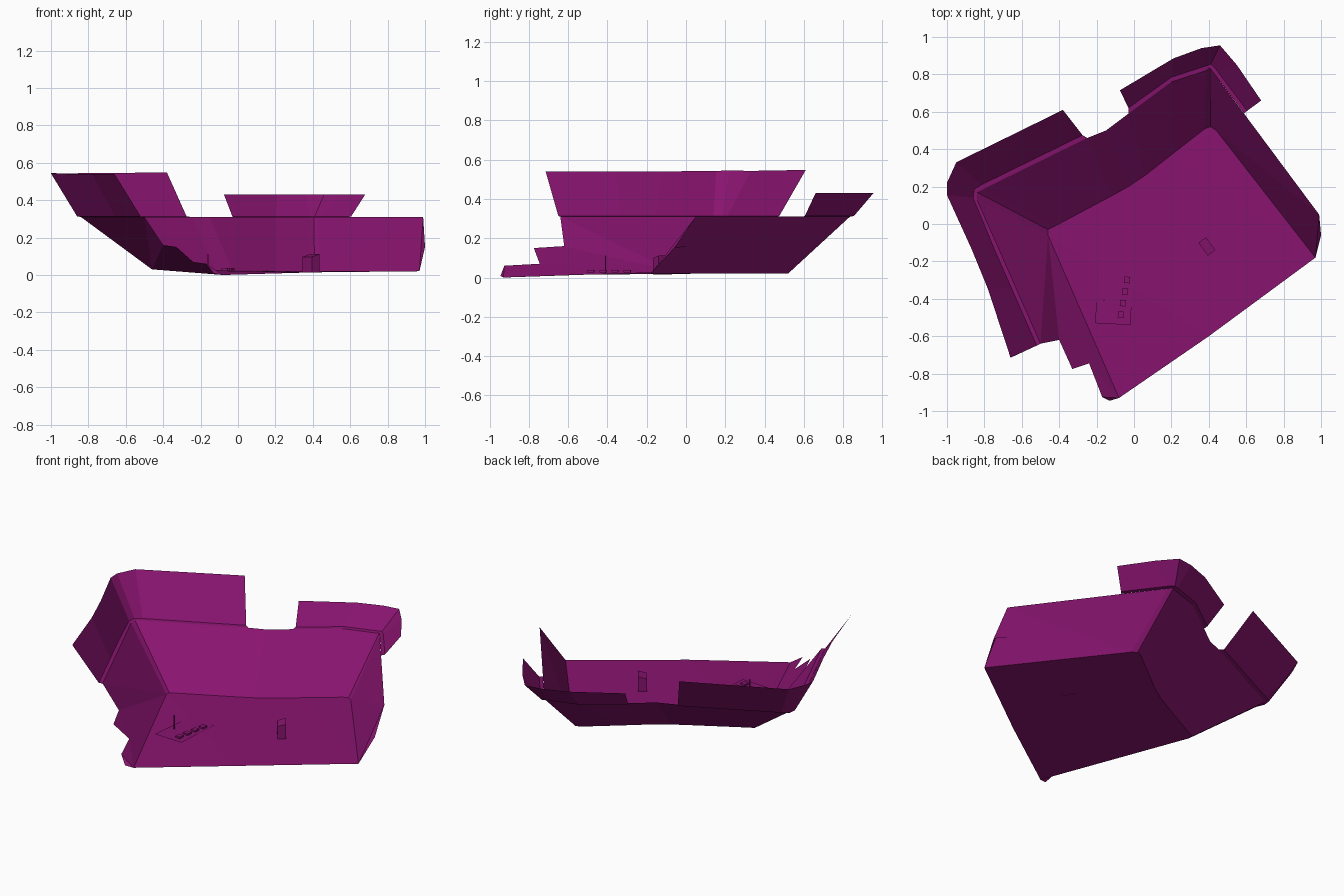
import bpy, bmesh, math
from mathutils import Matrix, Vector

if "Cube" in bpy.data.objects:
    bpy.data.objects.remove(bpy.data.objects["Cube"])

mat = bpy.data.materials.new("purple")
mat.diffuse_color = (0.25, 0.007, 0.16, 1)
mat.use_nodes = True
mat.node_tree.nodes["Principled BSDF"].inputs["Base Color"].default_value = mat.diffuse_color


def finish(name, bm):
    bmesh.ops.remove_doubles(bm, verts=bm.verts, dist=0.0005)
    me = bpy.data.meshes.new(name)
    bm.to_mesh(me)
    bm.free()
    me.materials.append(mat)
    ob = bpy.data.objects.new(name, me)
    bpy.context.collection.objects.link(ob)
    return ob


def ngon(bm, pts):
    f = bm.faces.new([bm.verts.new(p) for p in pts])
    bmesh.ops.triangulate(bm, faces=[f])


def strip(bm, rows):
    """Bridge neighbouring rows of points with quads."""
    vs = [[bm.verts.new(p) for p in row] for row in rows]
    for a, b in zip(vs, vs[1:]):
        for i in range(len(a) - 1):
            bm.faces.new((a[i], a[i + 1], b[i + 1], b[i]))


def at(z, pts):
    return [(x, y, z) for x, y in pts]


def box(name, size, loc, ang=0, slope=0):
    bm = bmesh.new()
    bmesh.ops.create_cube(bm, size=1)
    for v in bm.verts:
        if v.co.z > 0 and v.co.y < 0:
            v.co.z -= slope
        v.co = Vector((v.co.x * size[0], v.co.y * size[1], v.co.z * size[2]))
    bmesh.ops.transform(bm, verts=bm.verts,
                        matrix=Matrix.Translation(loc) @ Matrix.Rotation(ang, 4, 'Z'))
    return finish(name, bm)


# shared outlines: foot and rim of the back wall, including both corner chamfers
foot = [(-.46, -.06, .03), (-.46, -.03, .03), (-.43, -.015, .03), (-.12, .15, .026),
        (-.03, .2, .025), (.06, .26, .024), (.2, .37, .022), (.38, .51, .02),
        (.41, .52, .02), (.44, .5, .02)]
rim = at(.31, [(-.84, .13), (-.84, .17), (-.8, .19), (-.25, .46), (-.15, .5),
               (-.03, .59), (.2, .76), (.385, .82), (.405, .835), (.425, .81)])
front = (-.08, -.93, 0)
right = (.97, -.18, .02)

# floor
bm = bmesh.new()
ngon(bm, foot + [right, (.4, -.6, .014), front])
finish("floor", bm)

# lower sloping walls with stepped broken ends
bm = bmesh.new()
strip(bm, [foot, rim])
ngon(bm, [foot[0], front, (-.13, -.945, .008), (-.17, -.925, .06), (-.24, -.745, .07),
          (-.33, -.775, .15), (-.4, -.62, .16), (-.5, -.64, .31), rim[0]])
ngon(bm, [foot[-1], right, (1, -.06, .15), (.91, .02, .16), (.99, .05, .31), rim[-1]])
finish("lower_wall", bm)

# left upper wall with its ledge
bm = bmesh.new()
strip(bm, [
    at(.31, [(-.5, -.64), (-.636, -.332), (-.72, -.14), (-.84, .13), (-.84, .17),
             (-.8, .19), (-.25, .46)]),
    at(.313, [(-.52, -.65), (-.656, -.34), (-.74, -.15), (-.86, .14), (-.855, .185),
              (-.815, .21), (-.275, .475)]),
    [(-.66, -.715, .54), (-.78, -.35, .54), (-.87, -.13, .54), (-1, .155, .543),
     (-1, .22, .545), (-.95, .33, .543), (-.38, .61, .548)]])
finish("left_upper_wall", bm)

# back right upper wall with its ledge
bm = bmesh.new()
strip(bm, [
    at(.31, [(-.03, .59), (.2, .76), (.385, .82), (.405, .835), (.425, .81), (.59, .59)]),
    at(.313, [(-.03, .62), (.2, .785), (.385, .845), (.41, .855), (.44, .825), (.605, .605)]),
    at(.43, [(-.075, .715), (.21, .885), (.36, .94), (.46, .955), (.55, .85), (.68, .66)])])
finish("right_upper_wall", bm)

# post standing on the floor
box("post", (.085, .05, .095), (.39, -.12, .064), math.radians(-54), .15)

# flat control panel with its row of pads
bm = bmesh.new()
ngon(bm, at(.026, [(-.18, -.22), (0, -.24), (-.02, -.54), (-.21, -.53)]))
finish("control_panel", bm)
for i in range(4):
    box(f"pad_{i + 1}", (.032, .034, .012),
        (-.07 + .011 * i, -.485 + .062 * i, .031), math.radians(-5))

# thin mast beside the panel
box("mast", (.005, .005, .09), (-.16, -.41, .068))
